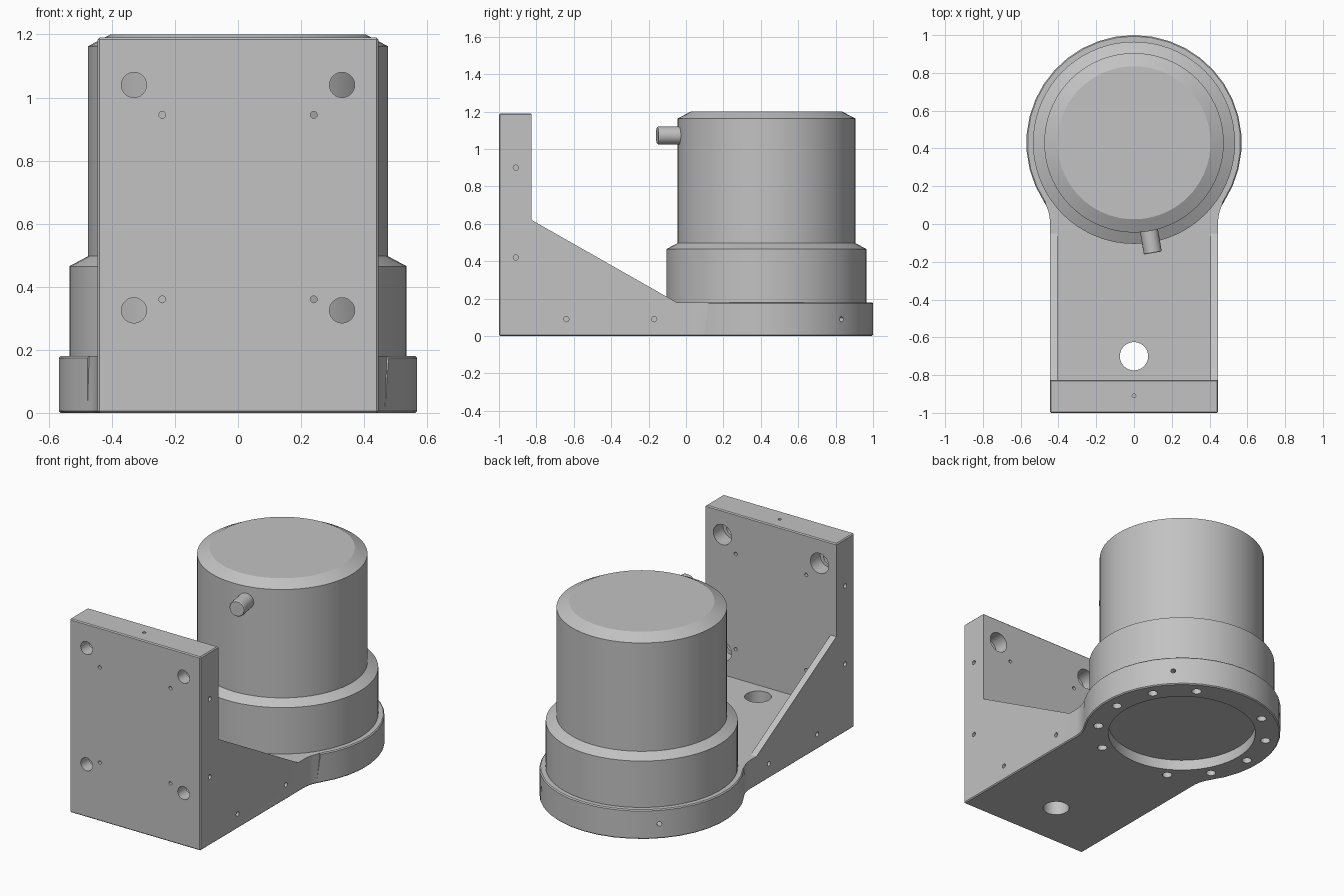
import bpy, bmesh
from math import sin, cos, pi, radians, atan2, hypot
from mathutils import Vector

cube = bpy.data.objects.get("Cube")
if cube:
    bpy.data.objects.remove(cube, do_unlink=True)

steel = bpy.data.materials.new("satin grey")
steel.use_nodes = True
grey = (0.54, 0.54, 0.54, 1)
steel.diffuse_color = grey
steel.node_tree.nodes["Principled BSDF"].inputs["Base Color"].default_value = grey

AXIS_Y = 0.43      # centre of the round end
RIM = 0.57         # radius of the round end
HALF = 0.445       # half width of the bracket
DECK = 0.18        # top of the base slab


def make(name, bm):
    bmesh.ops.recalc_face_normals(bm, faces=bm.faces)
    me = bpy.data.meshes.new(name)
    bm.to_mesh(me)
    bm.free()
    ob = bpy.data.objects.new(name, me)
    bpy.context.collection.objects.link(ob)
    return ob


def prism(name, points, offset):
    """Extrude a flat polygon along an offset vector."""
    bm = bmesh.new()
    face = bm.faces.new([bm.verts.new(p) for p in points])
    moved = bmesh.ops.extrude_face_region(bm, geom=[face])["geom"]
    bmesh.ops.translate(bm, vec=offset, verts=[v for v in moved if isinstance(v, bmesh.types.BMVert)])
    return make(name, bm)


def lathe(name, profile, start, direction, sides):
    """Stack rings of (radius, distance) along a direction."""
    bm = bmesh.new()
    turn = Vector(direction).to_track_quat('Z', 'Y')
    rings = []
    for r, d in profile:
        rings.append([bm.verts.new(Vector(start) + turn @ Vector(
            (r * cos(2 * pi * i / sides), r * sin(2 * pi * i / sides), d))) for i in range(sides)])
    for a, b in zip(rings, rings[1:]):
        for i in range(sides):
            j = (i + 1) % sides
            bm.faces.new((a[i], a[j], b[j], b[i]))
    bm.faces.new(rings[0])
    bm.faces.new(rings[-1])
    return make(name, bm)


def combine(target, tool, operation='DIFFERENCE'):
    mod = target.modifiers.new("cut", 'BOOLEAN')
    mod.operation, mod.solver, mod.object = operation, 'EXACT', tool
    bpy.context.view_layer.objects.active = target
    bpy.ops.object.modifier_apply(modifier=mod.name)
    bpy.data.objects.remove(tool, do_unlink=True)


def drill(target, r, start, direction, depth, sides=24):
    combine(target, lathe("drill", [(r, 0), (r, depth)], start, direction, sides))


# Bracket plan: straight sides, small fillets, round end
FILLET = 0.2
cx = HALF + FILLET
drop = (((RIM + FILLET) ** 2) - cx ** 2) ** 0.5
cy = AXIS_Y - drop
meet = atan2(drop, cx)
fillet = [(cx - FILLET * cos(meet * i / 5), cy + FILLET * sin(meet * i / 5)) for i in range(5)]
sweep = pi + 2 * meet
arc = [(RIM * cos(-meet + sweep * i / 26), AXIS_Y + RIM * sin(-meet + sweep * i / 26)) for i in range(27)]
plan = [(-HALF, -1), (HALF, -1)] + fillet + arc + [(-x, y) for x, y in reversed(fillet)]
bracket = prism("mounting_bracket", [(x, y, 0) for x, y in plan], (0, 0, 1.3))

# Bracket side profile: upright plate, sloped cheeks, flat base
side = [(-1.1, -0.1), (1.1, -0.1), (1.1, DECK), (-0.05, DECK),
        (-0.825, 0.62), (-0.825, 1.19), (-1.1, 1.19)]
combine(bracket, prism("side_profile", [(-1, y, z) for y, z in side], (2, 0, 0)), 'INTERSECT')

# Pocket between the cheeks
pocket = [(-0.405, -0.825), (0.405, -0.825), (0.405, -0.05), (-0.405, -0.05)]
combine(bracket, prism("pocket", [(x, y, DECK) for x, y in pocket], (0, 0, 1.5)))

# Fine chamfers on the outer edges
bm = bmesh.new()
bm.from_mesh(bracket.data)


def outer(e):
    pts = [v.co for v in e.verts]
    return (all(p.z < 0.001 for p in pts) or all(p.y < -0.999 for p in pts)
            or all(p.z > 1.189 for p in pts)
            or all(abs(p.z - DECK) < 0.001 and p.y > 0.1
                   and hypot(p.x, p.y - AXIS_Y) > RIM - 0.01 for p in pts))


bmesh.ops.bevel(bm, geom=[e for e in bm.edges if outer(e)], offset=0.006,
                segments=1, affect='EDGES', clamp_overlap=False)
bm.to_mesh(bracket.data)
bm.free()

# Upright plate: counterbored bolt holes and dowel holes
for s in (-1, 1):
    for z in (1.04, 0.325):
        combine(bracket, lathe("bolt_hole", [(0.04, 0), (0.04, 0.18), (0.062, 0.18), (0.062, 0.4)],
                               (s * 0.33, -1.1, z), (0, 1, 0), 24))
    for z in (0.945, 0.36):
        drill(bracket, 0.011, (s * 0.24, -1.1, z), (0, 1, 0), 0.4, 12)
    # Small threaded holes along the sides and on the round end
    for y, z in ((-0.91, 0.9), (-0.91, 0.42), (-0.64, 0.09), (-0.17, 0.09)):
        drill(bracket, 0.014, (s * 0.5, y, z), (-s, 0, 0), 0.12, 12)
    drill(bracket, 0.014, (s * 0.45, AXIS_Y + 0.45, 0.09), (-s, -1, 0), 0.13, 12)
drill(bracket, 0.01, (0, -0.91, 1.3), (0, 0, -1), 0.2, 12)

# Base: cable hole, underside recess and ring of bolt holes
drill(bracket, 0.075, (0, -0.7, -0.1), (0, 0, 1), 0.4, 32)
drill(bracket, 0.425, (0, AXIS_Y, -0.1), (0, 0, 1), 0.165, 64)
for k in range(12):
    if k not in (3, 9):
        a = k * pi / 6
        drill(bracket, 0.028, (0.49 * cos(a), AXIS_Y + 0.49 * sin(a), -0.1), (0, 0, 1), 0.22, 16)

# Round housing with stepped collar and chamfered cap
housing = lathe("round_housing",
                [(0.535, 0.17), (0.535, 0.465), (0.475, 0.497), (0.475, 1.163), (0.405, 1.2)],
                (0, AXIS_Y, 0), (0, 0, 1), 72)

# Cable stub pointing out of the housing
tilt = radians(9.7)
stub = lathe("cable_stub", [(0.048, 0.42), (0.048, 0.586), (0.044, 0.592)],
             (0, AXIS_Y, 1.072), (sin(tilt), -cos(tilt), 0), 24)

# Finish: one material, smooth rounds with sharp edges
for ob in (bracket, housing, stub):
    ob.data.materials.clear()
    ob.data.materials.append(steel)
    for p in ob.data.polygons:
        p.material_index = 0
    bpy.ops.object.select_all(action='DESELECT')
    ob.select_set(True)
    bpy.context.view_layer.objects.active = ob
    bpy.ops.object.shade_smooth_by_angle(angle=radians(20))
